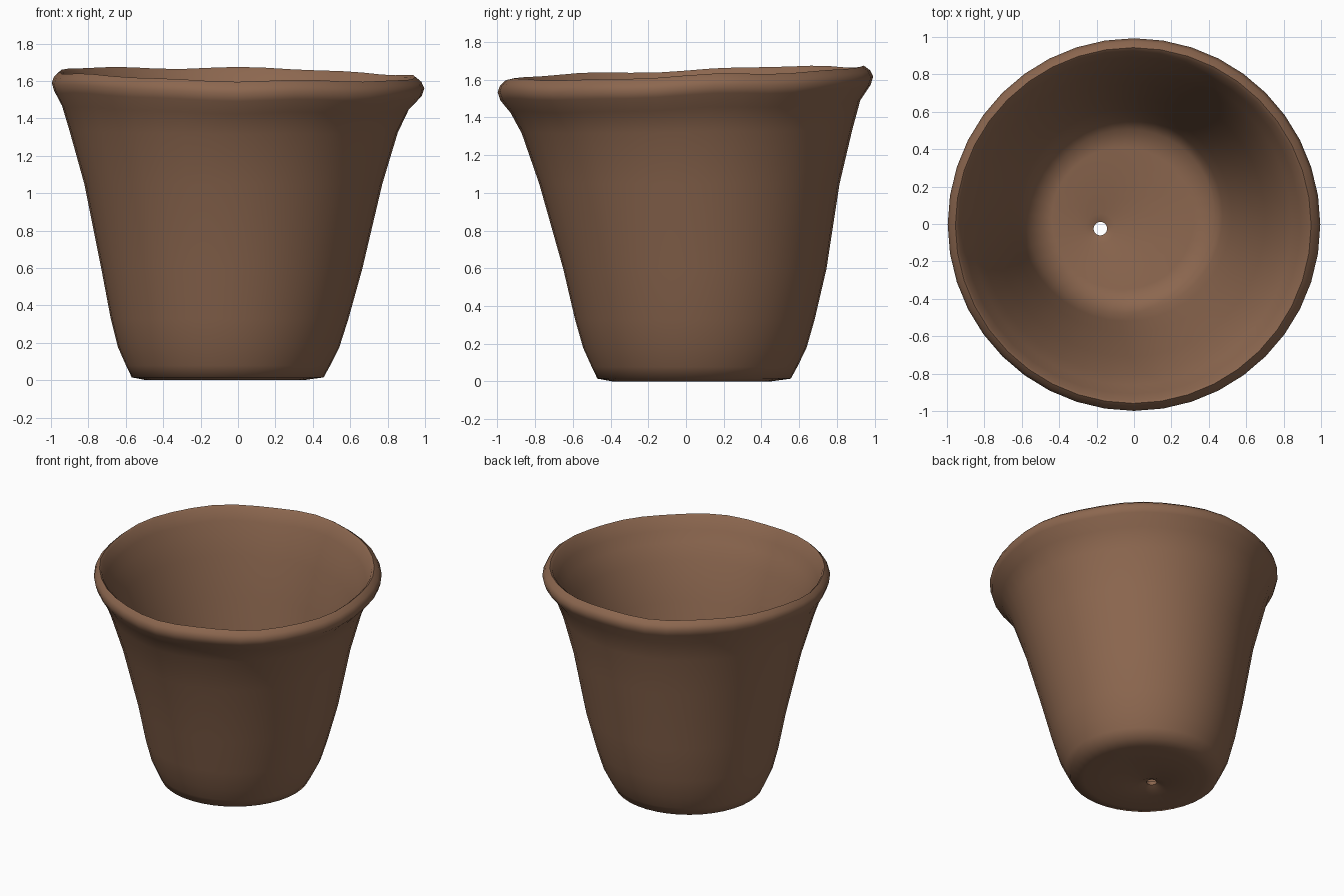
import bpy, bmesh, math

if "Cube" in bpy.data.objects:
    bpy.data.objects.remove(bpy.data.objects["Cube"])

SEG = 40
WALL = .068
HOLE = (-.18, -.025)

# rings: centre x, centre y, radius, height
outer = [
    (-.055, .043, .513, .018),   # foot
    (-.053, .045, .545, .08),
    (-.05, .047, .592, .18),
    (-.045, .047, .635, .33),
    (-.033, .047, .698, .60),
    (-.025, .018, .796, 1.05),
    (-.023, .006, .877, 1.33),
    (-.014, -.003, .927, 1.46),
]
rim = [
    (0, -.003, .982, 1.535),
    (0, -.003, .996, 1.578),
    (-.002, -.005, .982, 1.612),
    (-.004, -.008, .951, 1.638),
    (-.005, -.010, .935, 1.625),
    (-.010, -.008, .900, 1.54),
]
# inner wall follows the outer wall at constant thickness
inner = [(x, y, r - WALL, z) for x, y, r, z in reversed(outer[2:])]
floor = [(-.03, .047, .46, .095), (-.06, .03, .38, .082), (*HOLE, .08, .076), (*HOLE, .036, .06)]
underside = [(*HOLE, .036, .035), (*HOLE, .10, .008), (-.07, .03, .42, .003)]
rings = underside + outer + rim + inner + floor

clay = bpy.data.materials.new("brown clay")
clay.diffuse_color = (.262, .135, .078, 1)
clay.use_nodes = True
clay.node_tree.nodes["Principled BSDF"].inputs["Base Color"].default_value = clay.diffuse_color

bm = bmesh.new()
loops = []
for cx, cy, r, z in rings:
    lean = min(max((z - 1.25) / .25, 0), 1)      # the rim leans, the body does not
    loop = []
    for k in range(SEG):
        a = 2 * math.pi * k / SEG
        x, y = r * math.cos(a), r * math.sin(a)
        # hand-made wobble near the rim
        wobble = .005 * math.sin(5 * a + 1) + .004 * math.sin(9 * a)
        loop.append(bm.verts.new((cx + x, cy + y, z + lean * (.035 * y - .018 * x + wobble))))
    loops.append(loop)

# skin neighbouring rings, the last one joins the first through the drain hole
for i, low in enumerate(loops):
    high = loops[(i + 1) % len(loops)]
    for k in range(SEG):
        n = (k + 1) % SEG
        bm.faces.new((low[k], low[n], high[n], high[k]))
bmesh.ops.recalc_face_normals(bm, faces=bm.faces)

# stand on the ground
drop = min(v.co.z for v in bm.verts)
for v in bm.verts:
    v.co.z -= drop

mesh = bpy.data.meshes.new("flower_pot")
bm.to_mesh(mesh)
bm.free()
mesh.materials.append(clay)
pot = bpy.data.objects.new("flower_pot", mesh)
bpy.context.collection.objects.link(pot)
bpy.context.view_layer.objects.active = pot
pot.select_set(True)
bpy.ops.object.shade_smooth_by_angle(angle=math.radians(60))
